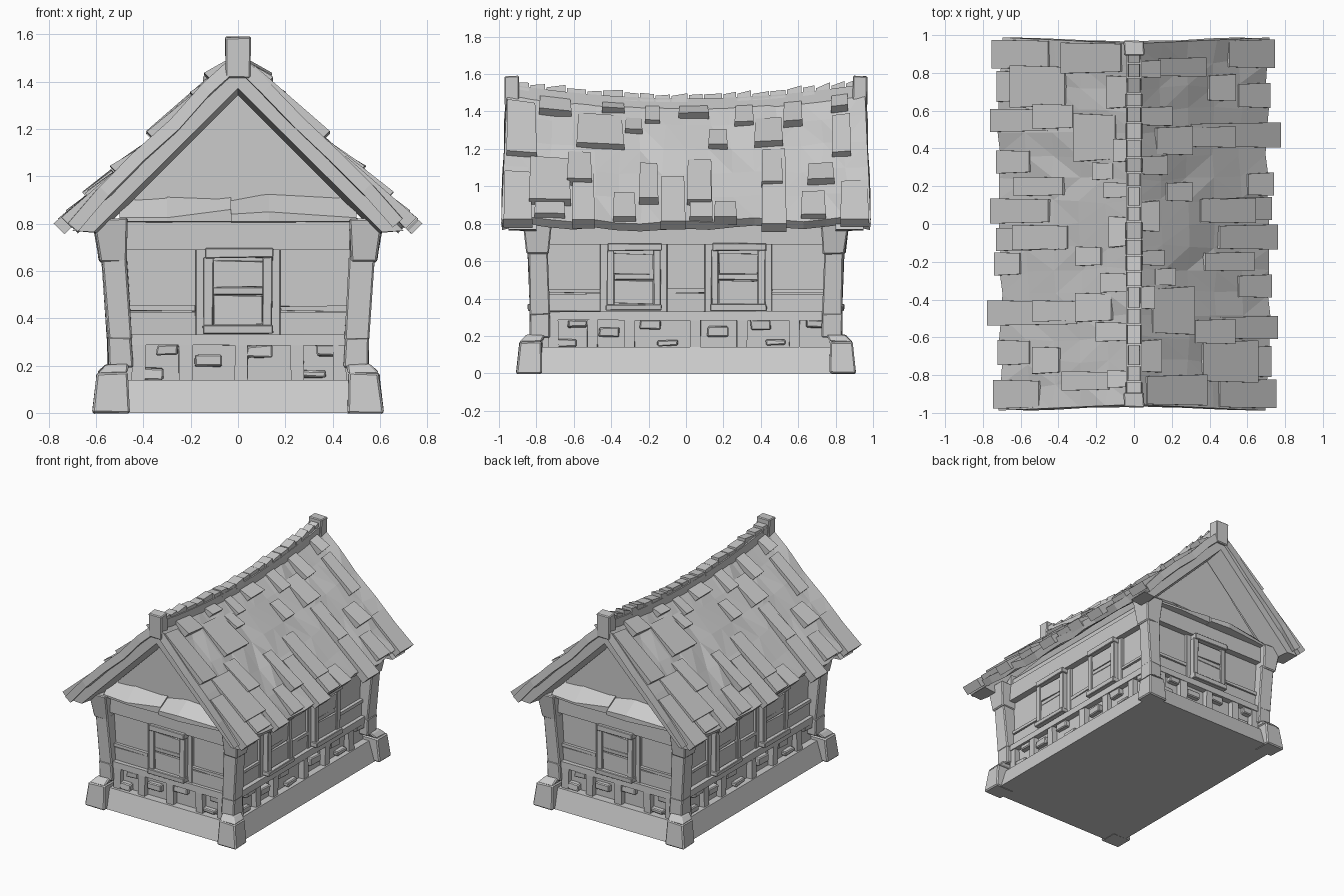
import bpy, bmesh, random
from math import radians
from mathutils import Vector, Matrix

if "Cube" in bpy.data.objects:
    bpy.data.objects.remove(bpy.data.objects["Cube"])

rnd = random.Random(7)


def block(x0, x1, y0, y1, z0, z1, j=0.0, top=None):
    """Eight corners of a box; top gives different x/y limits for the upper ring."""
    t = top or (x0, x1, y0, y1)
    ring = lambda a, b, c, d, z: [(a, c, z), (b, c, z), (b, d, z), (a, d, z)]
    pts = ring(x0, x1, y0, y1, z0) + ring(*t, z1)
    return [Vector(p) + Vector([rnd.uniform(-j, j) for _ in range(3)]) for p in pts]


def finish(name, bm, bevel=0.0):
    bmesh.ops.recalc_face_normals(bm, faces=bm.faces)
    if bevel:
        bmesh.ops.bevel(bm, geom=list(bm.edges), offset=bevel, segments=1, affect='EDGES')
    me = bpy.data.meshes.new(name)
    bm.to_mesh(me)
    bm.free()
    ob = bpy.data.objects.new(name, me)
    bpy.context.collection.objects.link(ob)
    return ob


def part(name, blocks, bevel=0.0):
    """One object made from many eight-cornered blocks."""
    bm = bmesh.new()
    for pts in blocks:
        v = [bm.verts.new(p) for p in pts]
        for f in ((3, 2, 1, 0), (4, 5, 6, 7), (0, 1, 5, 4), (1, 2, 6, 5), (2, 3, 7, 6), (3, 0, 4, 7)):
            bm.faces.new([v[i] for i in f])
    return finish(name, bm, bevel)


def turned(blocks, k):
    m = Matrix.Rotation(radians(90 * k), 4, 'Z')
    return [[m @ Vector(p) for p in b] for b in blocks]


def both(blocks):
    """The house repeats under a half turn."""
    return blocks + turned(blocks, 2)


# Roof shape: sagging ridge, straight slopes
def ridge(y):
    return 1.45 + 0.08 * (y / 0.97) ** 2


def roof(x, y, lift=0.0):
    r = ridge(y)
    return Vector((x + lift * 0.7, y, r - x / 0.73 * (r - 0.80) + lift * 0.7))


def roof_x(z, y):
    r = ridge(y)
    return (r - z) / (r - 0.80) * 0.73


# Solid wall core with gable tops
bm = bmesh.new()
prof = [(-.48, .08), (.48, .08), (.48, .89), (0, 1.40), (-.48, .89)]
a = [bm.verts.new((x, -.77, z)) for x, z in prof]
b = [bm.verts.new((x, .77, z)) for x, z in prof]
bm.faces.new(a)
bm.faces.new(b[::-1])
for i in range(5):
    k = (i + 1) % 5
    bm.faces.new((a[k], a[i], b[i], b[k]))
finish("wall_core", bm)

# Stone plinth and corner stones
part("plinth", [block(-.575, .575, -.875, .875, 0, .14, 0, (-.53, .53, -.83, .83))])
stones, posts, brackets = [], [], []
for sx in (1, -1):
    c = [block(.46, .615, .77, .91, 0, .17, .004, (.465, .595, .77, .89)),
         block(.465, .595, .77, .89, .168, .205, .004, (.46, .555, .75, .85))]
    p = [block(.445, .55, .725, .835, .19, .32, .004, (.45, .55, .73, .835)),
         block(.45, .55, .73, .835, .31, .66, .005, (.47, .575, .74, .845))]
    q = [block(.475, .585, .735, .85, .64, .82, .005, (.47, .615, .72, .875))]
    for src, dst in ((c, stones), (p, posts), (q, brackets)):
        dst += both([[Vector((v.x * sx, v.y, v.z)) for v in blk] for blk in src])
part("corner_stones", stones, .008)
part("corner_posts", posts, .007)
part("corner_brackets", brackets, .007)


# Wall details, given as along, depth and height on each wall
def wall_details(half, depth, windows, studs, bricks, bays):
    B = lambda s0, s1, d, z0, z1, j=.003: block(s0, s1, -depth - d, -depth + .02, z0, z1, j)
    out = {"wall_beams": [B(-half, half, .05, .69, .815), B(-half, half, .045, .285, .33)],
           "studs": [B(s - .028, s + .028, .04, .12, .29) for s in studs],
           "wall_bricks": [B(s - w / 2, s + w / 2, .035, z - h / 2, z + h / 2, .005) for s, z, w, h in bricks],
           "wall_slats": [B(s0, s1, .014, .33, .425) for s0, s1 in bays]
                         + [B(s0, s1, .022, .43, .452) for s0, s1 in bays],
           "window_frames": [], "window_panes": []}
    for c in windows:
        out["window_frames"] += [B(c - .18, c + .18, .022, .32, .70, 0),
                                 B(c - .15, c + .15, .075, .335, .37),
                                 B(c - .14, c + .15, .075, .655, .695)]
        out["window_frames"] += [B(c + s - .02, c + s + .02, .06, .36, .66) for s in (-.125, .125)]
        out["window_frames"] += [B(c - .12, c + .12, .045, .50, .53)]
        out["window_panes"] += [B(c - .105, c + .105, .052, .375, .495, .005),
                                B(c - .105, c + .105, .052, .53, .64, .005)]
    return out


front = wall_details(.47, .77, [0], [-.42, -.22, .015, .25, .43],
                     [(-.30, .265, .09, .04), (-.125, .22, .11, .05), (-.38, .165, .13, .05),
                      (.09, .26, .11, .05), (.39, .265, .11, .05), (.32, .165, .1, .03)],
                     [(-.46, -.18), (.18, .46)])
side = wall_details(.75, .48, [-.28, .28], [-.71, -.5, -.3, .05, .3, .58],
                    [(-.58, .265, .1, .04), (-.41, .22, .11, .05), (-.65, .165, .13, .04),
                     (-.19, .26, .11, .05), (-.1, .16, .11, .03), (.17, .225, .11, .05),
                     (.40, .26, .11, .05), (.69, .265, .1, .04), (.48, .165, .1, .03)],
                    [(-.74, -.46), (-.1, .1), (.46, .74)])
for name in front:
    bev = {"window_frames": .004, "wall_bricks": .006}.get(name, 0)
    part(name, both(front[name]) + both(turned(side[name], 1)), bev)


# Sloping weathered ledge across each gable
def ledge(s0, s1, zf0, zf1, zb0, zb1, d0, d1):
    return [(s0, -.77 - d0, .81), (s1, -.77 - d1, .81), (s1, -.75, .80), (s0, -.75, .80),
            (s0, -.77 - d0, zf0), (s1, -.77 - d1, zf1), (s1, -.75, zb1), (s0, -.75, zb0)]


part("gable_ledges", both([ledge(-.50, -.30, .825, .825, .92, .93, .08, .10),
                           ledge(-.30, -.03, .825, .86, .935, .925, .10, .09),
                           ledge(-.03, .13, .84, .85, .91, .94, .11, .12),
                           ledge(.13, .50, .85, .825, .94, .92, .12, .08)]))

# Gable panels closing the triangle under the raised roof ends
part("gable_panels", both([[(-.52, -.775, .80), (.52, -.775, .80), (.52, -.72, .80), (-.52, -.72, .80),
                            (-.01, -.775, 1.42), (.01, -.775, 1.42), (.01, -.72, 1.42), (-.01, -.72, 1.42)]]))

# Roof slopes: faceted sheets with a ragged eave
for r, name in ((0, "roof_right"), (2, "roof_left")):
    rj = random.Random(3)
    bm = bmesh.new()
    cols, rows = 16, 5
    grid = []
    for i in range(cols + 1):
        eave = .715 + rj.uniform(-.02, .012)
        line = []
        for k in range(rows + 1):
            u = k / rows
            y = (-1 + 2 * i / cols) * (.955 + .033 * u)
            if 0 < i < cols:
                y += rj.uniform(-.015, .015)
            line.append(bm.verts.new(roof(eave * u, y, rj.uniform(-.012, .01) if k else 0)))
        grid.append(line)
    for i in range(cols):
        for k in range(rows):
            bm.faces.new((grid[i][k], grid[i][k + 1], grid[i + 1][k + 1], grid[i + 1][k]))
    bmesh.ops.triangulate(bm, faces=bm.faces)
    bm.normal_update()
    if sum(f.normal.z for f in bm.faces) < 0:
        bmesh.ops.reverse_faces(bm, faces=bm.faces)
    me = bpy.data.meshes.new(name)
    bm.to_mesh(me)
    bm.free()
    ob = bpy.data.objects.new(name, me)
    ob.rotation_euler.z = radians(90 * r)
    bpy.context.collection.objects.link(ob)
    m = ob.modifiers.new("thickness", 'SOLIDIFY')
    m.thickness, m.offset = .055, -1


# Shingles: y centre, width, lower z, upper z; flush above and lifted below
def shingle(y, w, x0, x1, lift):
    ring = lambda l0, l1: [roof(x0, y - w * .46, l0), roof(x0, y + w * .46, l0),
                           roof(x1, y + w * .52, l1), roof(x1, y - w * .5, l1)]
    return ring(-.03, -.03) + ring(.008, lift + rnd.uniform(-.006, .006))


table = [(-.70, .17, 1.38, 1.49), (-.88, .16, 1.16, 1.45), (-.39, .12, 1.39, 1.45), (-.28, .09, 1.28, 1.36),
         (-.18, .08, 1.33, 1.43), (.04, .16, 1.36, 1.43), (.31, .10, 1.32, 1.43), (.57, .10, 1.32, 1.45),
         (.82, .09, 1.40, 1.50), (.44, .15, 1.21, 1.36), (.17, .10, 1.20, 1.30), (-.46, .25, 1.20, 1.38),
         (.83, .10, 1.16, 1.38), (-.73, .22, .90, 1.15), (-.57, .13, 1.01, 1.18), (-.20, .10, .91, 1.12),
         (.07, .13, .90, 1.14), (.46, .11, 1.00, 1.19), (.72, .14, 1.01, 1.12)]
shingles = [shingle(y, w, roof_x(z1, y), roof_x(z0, y), .042) for y, w, z0, z1 in table]
# Longer boards running out over the eave: y, width, upper x, lower x
for y, w, x0, x1 in ((.47, .13, .30, .755), (.21, .12, .60, .715), (.08, .12, .36, .71), (-.07, .13, .45, .74),
                     (-.33, .12, .55, .71), (-.55, .12, .40, .735), (-.90, .15, .45, .73), (.90, .15, .50, .725),
                     (-.73, .16, .52, .70), (.68, .13, .55, .70)):
    shingles.append(shingle(y, w, x0, x1, .035))
part("shingles", both(shingles))

# Barge boards under the roof ends
barge = []
for s in (1, -1):
    def bp(x, y, drop):
        p = roof(x, .95)
        return Vector((p.x * s, y, p.z - drop))
    barge.append([bp(0, .80, .185), bp(.585, .80, .185), bp(.61, .95, .155), bp(0, .95, .155),
                  bp(0, .80, .06), bp(.70, .80, .06), bp(.70, .95, .06), bp(0, .95, .06)])
part("barge_boards", both(barge))

# Ridge beam, uneven ridge caps and the two end blocks
beam, caps = [], []
y = -.92
while y < .90:
    n = min(y + rnd.uniform(.07, .115), .92)
    h0, h1, w = rnd.uniform(.03, .045), rnd.uniform(.04, .058), rnd.uniform(.034, .046)
    za, zb = ridge(y), ridge(n)
    beam.append([(-.042, y, za - .05), (.042, y, za - .05), (.042, n, zb - .05), (-.042, n, zb - .05),
                 (-.042, y, za + .02), (.042, y, za + .02), (.042, n, zb + .02), (-.042, n, zb + .02)])
    g = n - .008
    caps.append([(-w, y, za), (w, y, za), (w, g, zb), (-w, g, zb),
                 (-w * .85, y, za + h0), (w * .85, y, za + h0), (w * .85, g, zb + h1), (-w * .85, g, zb + h1)])
    y = n
part("ridge_beam", beam)
part("ridge_caps", caps)
part("ridge_end_blocks", both([block(-.053, .053, -.97, -.89, 1.415, 1.59, .003)]), .006)
